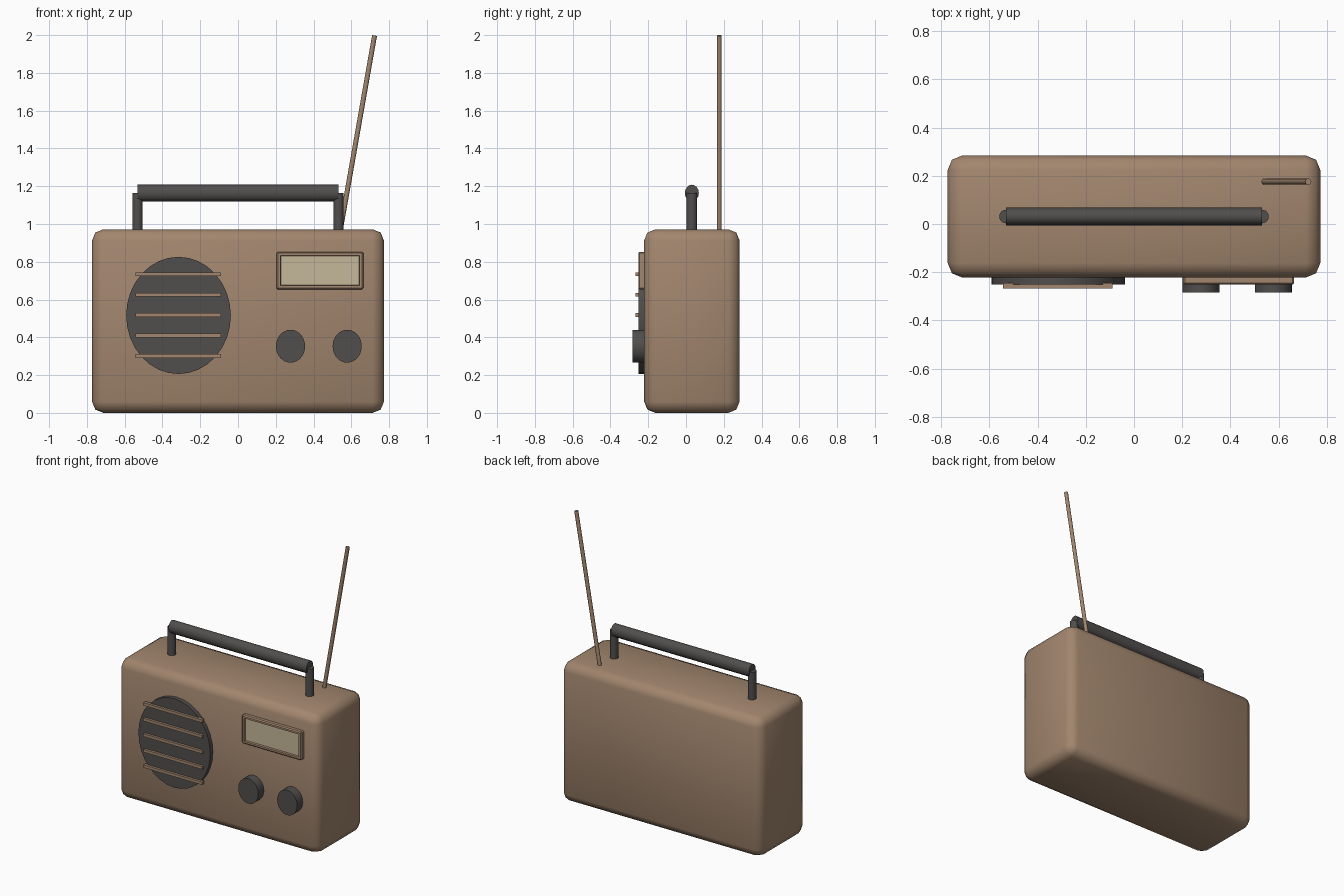
import bpy, bmesh, math
from mathutils import Vector, Matrix

if "Cube" in bpy.data.objects:
    bpy.data.objects.remove(bpy.data.objects["Cube"])


def material(name, rgb):
    m = bpy.data.materials.new(name)
    m.diffuse_color = (*rgb, 1)
    m.use_nodes = True
    m.node_tree.nodes["Principled BSDF"].inputs["Base Color"].default_value = m.diffuse_color
    return m


BROWN = material("brown casing", (0.36, 0.238, 0.156))
DARK = material("dark grey", (0.082, 0.077, 0.075))
CREAM = material("cream dial", (0.56, 0.475, 0.32))


def finish(name, bm, mats, smooth=True):
    bmesh.ops.recalc_face_normals(bm, faces=bm.faces)
    me = bpy.data.meshes.new(name)
    bm.to_mesh(me)
    bm.free()
    for m in mats:
        me.materials.append(m)
    ob = bpy.data.objects.new(name, me)
    bpy.context.collection.objects.link(ob)
    if smooth:
        bpy.ops.object.select_all(action='DESELECT')
        ob.select_set(True)
        bpy.context.view_layer.objects.active = ob
        bpy.ops.object.shade_smooth_by_angle(angle=math.radians(50))
    return ob


def box_mesh(lo, hi, bevel=0, segments=1):
    lo, hi = Vector(lo), Vector(hi)
    bm = bmesh.new()
    bmesh.ops.create_cube(bm, size=1, matrix=Matrix.Translation((lo + hi) / 2)
                          @ Matrix.Diagonal((*(hi - lo), 1)))
    if bevel:
        bmesh.ops.bevel(bm, geom=bm.edges[:], offset=bevel, segments=segments,
                        profile=0.5, affect='EDGES')
    return bm


def cylinder(name, a, b, rx, ry, mat, sides=32):
    """Elliptic cylinder from a to b; rx, ry are its cross-section radii."""
    a, b = Vector(a), Vector(b)
    d = b - a
    bm = bmesh.new()
    bmesh.ops.create_cone(
        bm, cap_ends=True, segments=sides, radius1=1, radius2=1, depth=1,
        matrix=Matrix.Translation((a + b) / 2)
        @ Vector((0, 0, 1)).rotation_difference(d).to_matrix().to_4x4()
        @ Matrix.Diagonal((rx, ry, d.length, 1)))
    return finish(name, bm, [mat])


# Casing with rounded edges
finish("casing", box_mesh((-0.773, -0.222, 0), (0.773, 0.284, 0.972), 0.06, 2), [BROWN])

# Speaker disc and grille bars
cylinder("speaker", (-0.315, -0.20, 0.516), (-0.315, -0.251, 0.516), 0.277, 0.31, DARK)
for i in range(5):
    z = 0.301 + i * 0.1083
    finish(f"grille_bar_{i + 1}",
           box_mesh((-0.543, -0.268, z - 0.01), (-0.089, -0.245, z + 0.01)), [BROWN], False)

# Dial frame with a recessed cream window
bm = box_mesh((0.204, -0.252, 0.654), (0.664, -0.20, 0.853), 0.007)
front = min(bm.faces, key=lambda f: f.calc_center_median().y)
bmesh.ops.inset_region(bm, faces=[front], thickness=0.018)
bmesh.ops.inset_region(bm, faces=[front], thickness=0.004, depth=-0.012)
front.material_index = 1
finish("dial_frame", bm, [BROWN, CREAM], False)

# Tuning and volume knobs
for name, x in (("volume_knob", 0.278), ("tuning_knob", 0.578)):
    cylinder(name, (x, -0.20, 0.353), (x, -0.284, 0.353), 0.077, 0.087, DARK)

# Carrying handle
for name, s in (("left_handle_post", -1), ("right_handle_post", 1)):
    cylinder(name, (s * 0.532, 0.031, 0.94), (s * 0.532, 0.031, 1.164), 0.027, 0.028, DARK, 16)
cylinder("handle_bar", (-0.532, 0.031, 1.164), (0.532, 0.031, 1.164), 0.044, 0.037, DARK, 16)

# Leaning aerial
cylinder("aerial", (0.530, 0.176, 0.90), (0.723, 0.176, 1.998), 0.013, 0.013, BROWN, 12)
